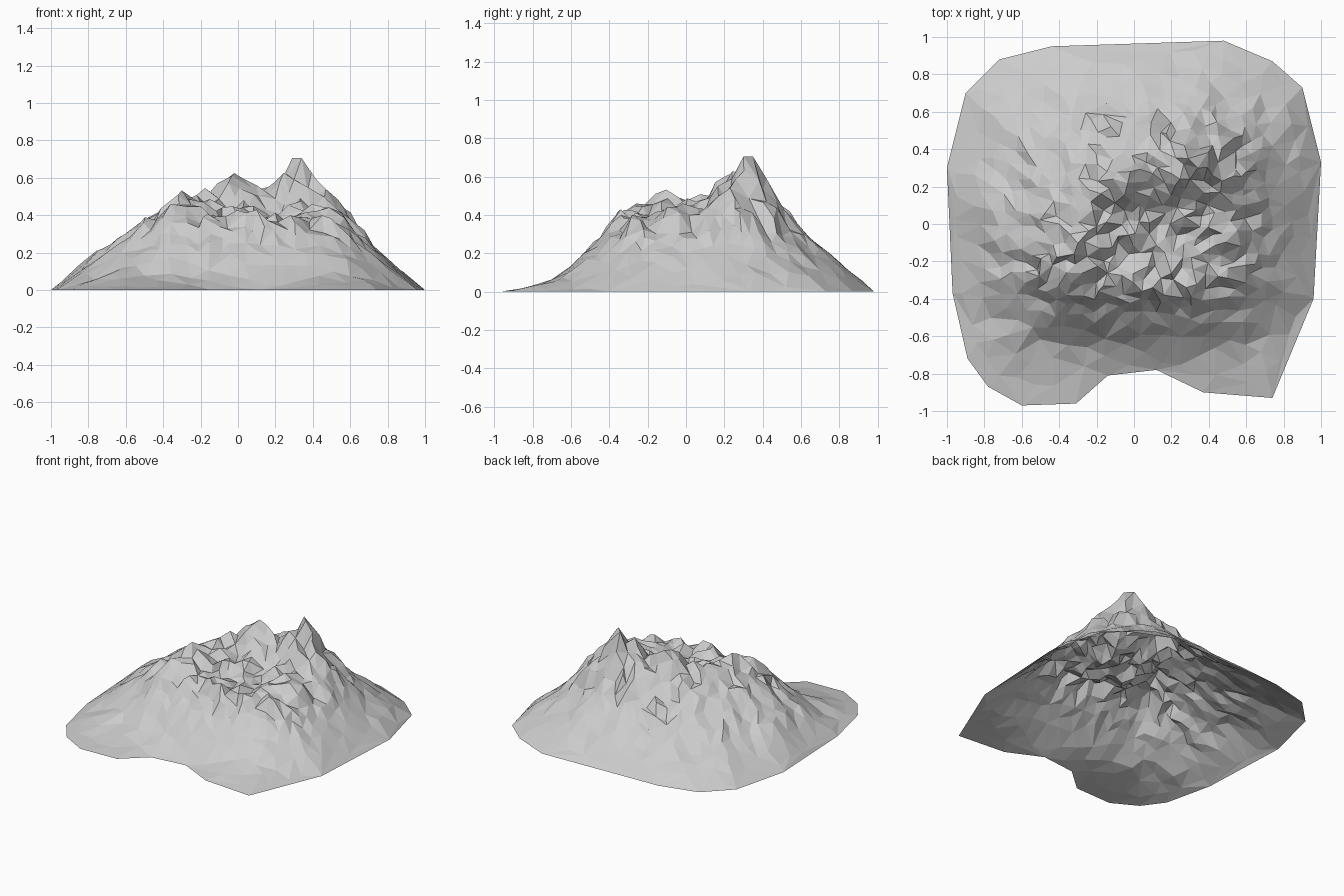
import bpy, random
from mathutils import Vector
from mathutils.geometry import delaunay_2d_cdt
from mathutils.bvhtree import BVHTree

if "Cube" in bpy.data.objects:
    bpy.data.objects.remove(bpy.data.objects["Cube"])

random.seed(11)

# Foot outline of the mountain, counter-clockwise
OUTLINE = [(-1, .3), (-.97, -.37), (-.89, -.72), (-.78, -.87), (-.6, -.97), (-.31, -.96),
           (-.14, -.81), (.12, -.78), (.37, -.9), (.74, -.93), (.96, -.4), (1, .33),
           (.9, .73), (.74, .87), (.48, .98), (-.44, .95), (-.72, .88), (-.9, .7)]

# Summits, crater rim and crater floor
CREST = [(.29, .35, .705), (.34, .30, .705), (-.02, .28, .625), (-.11, .24, .57), (.1, .27, .56),
         (.2, .27, .58), (.27, .42, .59), (.42, .26, .59), (.42, .42, .47), (.47, .23, .54),
         (-.32, -.16, .51), (-.36, -.26, .46), (-.23, .12, .50), (-.4, 0, .43),
         (-.36, -.38, .36), (-.1, -.39, .34), (.1, -.34, .43), (.28, -.34, .40),
         (.45, -.28, .40), (.47, -.05, .44), (.1, -.15, .36), (.28, -.05, .36),
         (-.1, -.16, .38), (.15, .1, .43), (-.12, .05, .47)]

# Outer slopes
FLANK = [(.52, .2, .46), (.6, .1, .37), (.75, .1, .22), (.75, .4, .2), (.75, -.3, .17),
         (.6, -.4, .22), (.9, .1, .07), (.33, .5, .44), (0, .42, .45), (0, .6, .3),
         (.3, .68, .26), (-.3, .6, .23), (0, .8, .15), (-.4, .78, .1), (.5, .8, .12),
         (-.3, .35, .38), (-.6, .4, .2), (.6, .6, .2), (-.6, 0, .31), (-.75, 0, .22),
         (-.9, 0, .08), (-.65, -.3, .22), (-.65, -.55, .1), (-.4, -.5, .22), (0, -.5, .23),
         (.4, -.48, .23), (-.4, -.65, .08), (0, -.65, .07), (.4, -.65, .09),
         (.65, -.65, .07), (-.45, -.8, .03), (.4, -.78, .035)]

N = len(OUTLINE)


def triangulate(points):
    """Triangulate points inside the outline; also report where each came from."""
    pts = [Vector(p) for p in OUTLINE] + [Vector(p[:2]) for p in points]
    v, _, f, origin, _, _ = delaunay_2d_cdt(pts, [], [list(range(N))], 1, 1e-5)
    return v, f, origin


# Coarse guide surface, sampled for heights
ctrl = CREST + FLANK
gv, gf, go = triangulate(ctrl)
guide = []
for p, o in zip(gv, go):
    i = min(o) if o else 0
    guide.append(Vector((p.x, p.y, 0 if i < N else ctrl[i - N][2])))
bvh = BVHTree.FromPolygons(guide, gf)


def height(x, y):
    hit = bvh.ray_cast(Vector((x, y, 5)), Vector((0, 0, -1)))[0]
    return hit.z if hit else None


# Scatter points, dense on the crags and sparse on the skirts
pts = list(CREST)
for _ in range(14000):
    x, y = random.uniform(-1, 1), random.uniform(-1, 1)
    z = height(x, y)
    if z is None or z < .015:
        continue
    gap = .048 if z > .25 else .048 + (.25 - z) * .2
    if all((x - a) ** 2 + (y - b) ** 2 > gap * gap for a, b, _ in pts):
        pts.append((x, y, z))

v, f, origin = triangulate(pts)
verts = []
for p, o in zip(v, origin):
    i = min(o) if o else 0
    if i < N:
        verts.append((p.x, p.y, 0))
        continue
    z = pts[i - N][2]
    if i - N < len(CREST):
        verts.append((p.x, p.y, z))
        continue
    # Rough crags above, gentle facets below
    rough = .04 if z > .33 else .06 * z + .003
    side = .014 if z > .33 else .006
    verts.append((p.x + random.uniform(-side, side), p.y + random.uniform(-side, side),
                  max(.004, z + random.uniform(-rough, rough * .9))))

mesh = bpy.data.meshes.new("mountain")
mesh.from_pydata(verts, [], f)
mesh.update()
mountain = bpy.data.objects.new("mountain", mesh)
bpy.context.collection.objects.link(mountain)
